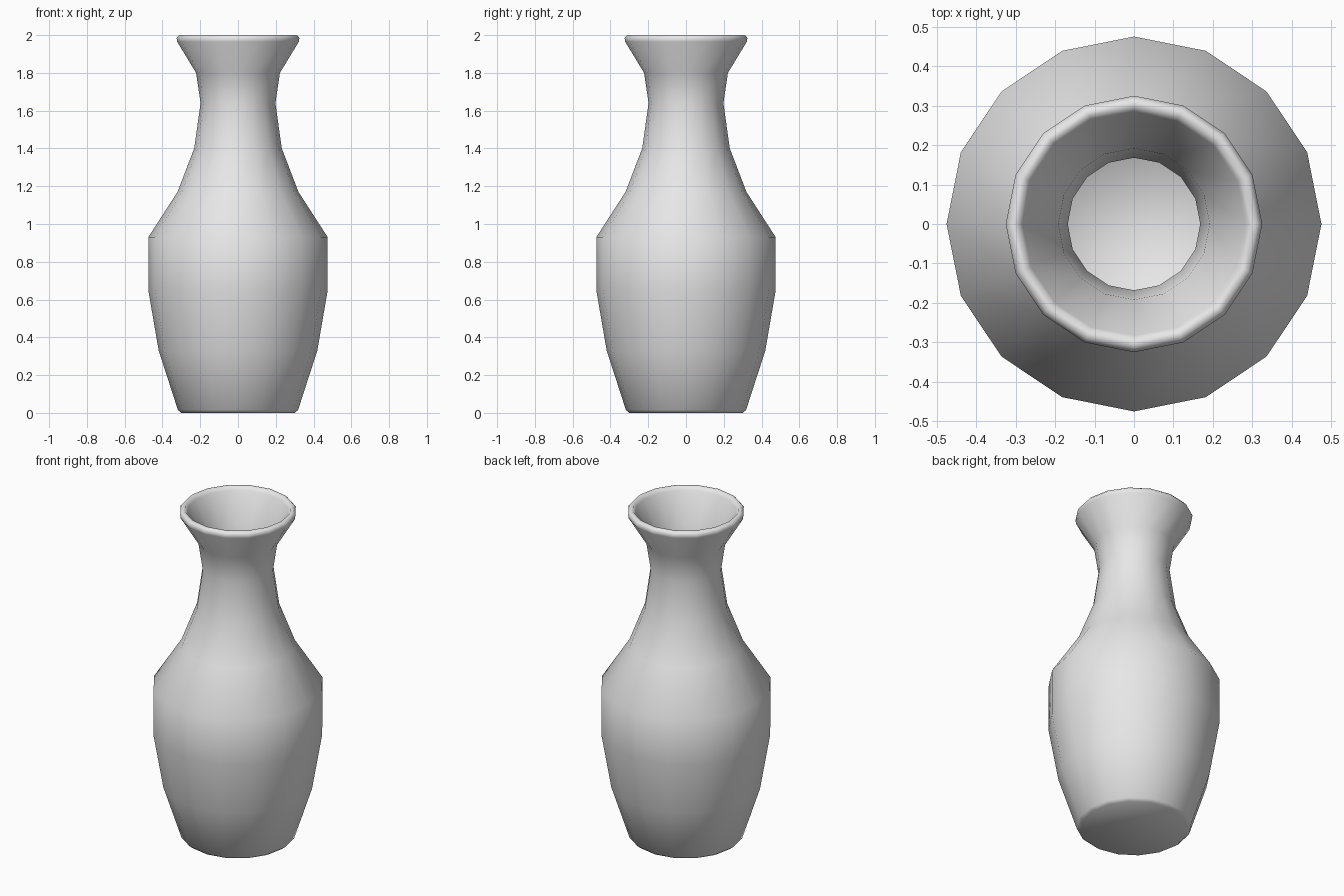
import bpy
import bmesh
from math import cos, sin, tau

cube = bpy.data.objects.get("Cube")
if cube:
    bpy.data.objects.remove(cube, do_unlink=True)

SIDES = 16

# Profile (radius, height): outside going up, over the lip, then down inside
outside = [(0.30, 0), (0.318, 0.015), (0.42, 0.33), (0.475, 0.65), (0.475, 0.93),
           (0.32, 1.17), (0.232, 1.40), (0.198, 1.64), (0.222, 1.80), (0.322, 1.965)]
lip = [(0.325, 1.985), (0.312, 2.0), (0.295, 2.0), (0.283, 1.98)]
inside = [(0.192, 1.81), (0.168, 1.64), (0.202, 1.39), (0.292, 1.155),
          (0.445, 0.92), (0.445, 0.655), (0.39, 0.34), (0.30, 0.035)]


def ring(bm, radius, height):
    return [bm.verts.new((radius * cos(tau * i / SIDES),
                          radius * sin(tau * i / SIDES), height))
            for i in range(SIDES)]


# Hollow body made by bridging the rings
bm = bmesh.new()
rings = [ring(bm, r, z) for r, z in outside + lip + inside]
for low, high in zip(rings, rings[1:]):
    for i in range(SIDES):
        j = (i + 1) % SIDES
        bm.faces.new((low[i], low[j], high[j], high[i]))

# Underside and inner floor
bm.faces.new(list(reversed(rings[0])))
bm.faces.new(rings[-1])
bmesh.ops.recalc_face_normals(bm, faces=bm.faces)
for face in bm.faces:
    face.smooth = True

mesh = bpy.data.meshes.new("vase")
bm.to_mesh(mesh)
bm.free()
vase = bpy.data.objects.new("vase", mesh)
bpy.context.collection.objects.link(vase)

# Plain grey clay
clay = bpy.data.materials.new("light_grey_clay")
clay.use_nodes = True
colour = (0.8, 0.8, 0.8, 1)
clay.diffuse_color = colour
clay.node_tree.nodes["Principled BSDF"].inputs["Base Color"].default_value = colour
mesh.materials.append(clay)
